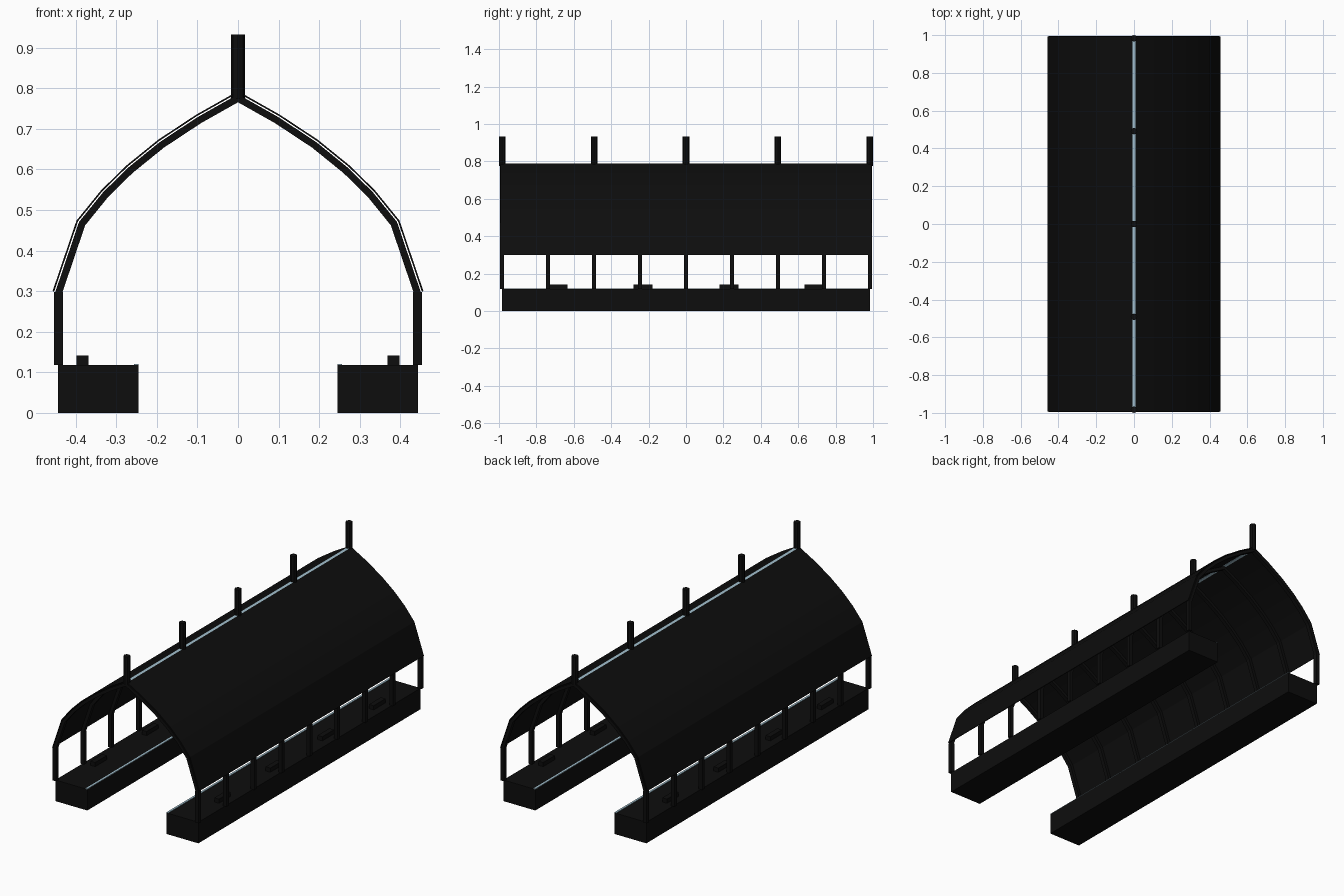
import bpy, bmesh, math
from mathutils import Vector

if "Cube" in bpy.data.objects:
    bpy.data.objects.remove(bpy.data.objects["Cube"])


def material(name, rgb):
    m = bpy.data.materials.new(name)
    m.diffuse_color = (*rgb, 1)
    m.use_nodes = True
    m.node_tree.nodes["Principled BSDF"].inputs["Base Color"].default_value = m.diffuse_color
    return m


BLACK = material("black metal", (0.004, 0.004, 0.004))
LIGHT = material("pale blue light", (0.36, 0.53, 0.62))


def finish(name, bm, mat):
    bmesh.ops.recalc_face_normals(bm, faces=bm.faces)
    me = bpy.data.meshes.new(name)
    bm.to_mesh(me)
    bm.free()
    me.materials.append(mat)
    ob = bpy.data.objects.new(name, me)
    bpy.context.collection.objects.link(ob)
    return ob


def box(name, x, y, z, mat):
    """Box from (min, max) ranges."""
    bm = bmesh.new()
    bmesh.ops.create_cube(bm, size=1)
    for v in bm.verts:
        for i, (a, b) in enumerate((x, y, z)):
            v.co[i] = b if v.co[i] > 0 else a
    return finish(name, bm, mat)


def offset(pts, d):
    """Shift a path sideways by d with mitred corners."""
    pts = [Vector(p) for p in pts]
    out = []
    for i, p in enumerate(pts):
        dirs = []
        if i > 0:
            dirs.append((p - pts[i - 1]).normalized())
        if i < len(pts) - 1:
            dirs.append((pts[i + 1] - p).normalized())
        ns = [Vector((-t.y, t.x)) for t in dirs]
        n = sum(ns, Vector((0, 0))).normalized()
        out.append(p + n * (d / n.dot(ns[0])))
    return out


def band(name, path, d0, d1, y0, y1, mat):
    """Band between two offsets of a path, extruded along y."""
    a, b = offset(path, d0), offset(path, d1)
    bm = bmesh.new()
    rows = [[bm.verts.new((p.x, y, p.y)) for p, y in
             ((a[i], y0), (b[i], y0), (b[i], y1), (a[i], y1))] for i in range(len(a))]
    for r, s in zip(rows, rows[1:]):
        for k in range(4):
            bm.faces.new((r[k], r[(k + 1) % 4], s[(k + 1) % 4], s[k]))
    bm.faces.new(rows[0])
    bm.faces.new(rows[-1])
    return finish(name, bm, mat)


# Roof profile, eave to ridge
half = [(0.457, 0.30), (0.398, 0.474), (0.338, 0.548), (0.276, 0.609),
        (0.197, 0.673), (0.103, 0.735), (0.0, 0.793)]
full = half + [(-x, z) for x, z in reversed(half[:-1])]
roof = half[:-1] + [(0.009, 0.788)]

for s, side in ((1, "right"), (-1, "left")):
    # Roof shell
    path = [(s * x, z) for x, z in roof]
    band(f"roof_{side}", path, 0, s * 0.004, -0.993, 0.993, BLACK)
    # Platform and its lit edge
    xs = sorted((s * 0.245, s * 0.443))
    box(f"platform_{side}", xs, (-0.984, 0.984), (0, 0.118), BLACK)
    xs = sorted((s * 0.245, s * 0.256))
    box(f"platform_edge_light_{side}", xs, (-0.984, 0.984), (0.118, 0.121), LIGHT)
    # Benches
    xs = sorted((s * 0.369, s * 0.398))
    for i, y in enumerate((-0.685, -0.23, 0.23, 0.685)):
        box(f"bench_{side}_{i}", xs, (y - 0.052, y + 0.052), (0.118, 0.141), BLACK)

# Columns and arched ribs
for i in range(9):
    y = (i - 4) * 0.246
    band(f"rib_{i}", full, 0.007, 0.024, y - 0.011, y + 0.011, BLACK)
    for s, side in ((1, "right"), (-1, "left")):
        xs = sorted((s * 0.431, s * 0.453))
        box(f"column_{side}_{i}", xs, (y - 0.011, y + 0.011), (0.118, 0.298), BLACK)

# Ridge light
box("ridge_light", (-0.009, 0.009), (-0.984, 0.984), (0.782, 0.788), LIGHT)

# Masts on the ridge
for i in range(5):
    bm = bmesh.new()
    bmesh.ops.create_cone(bm, cap_ends=True, segments=8, radius1=0.0175,
                          radius2=0.0175, depth=0.158)
    ob = finish(f"mast_{i}", bm, BLACK)
    ob.location = (0, (i - 2) * 0.4915, 0.854)
